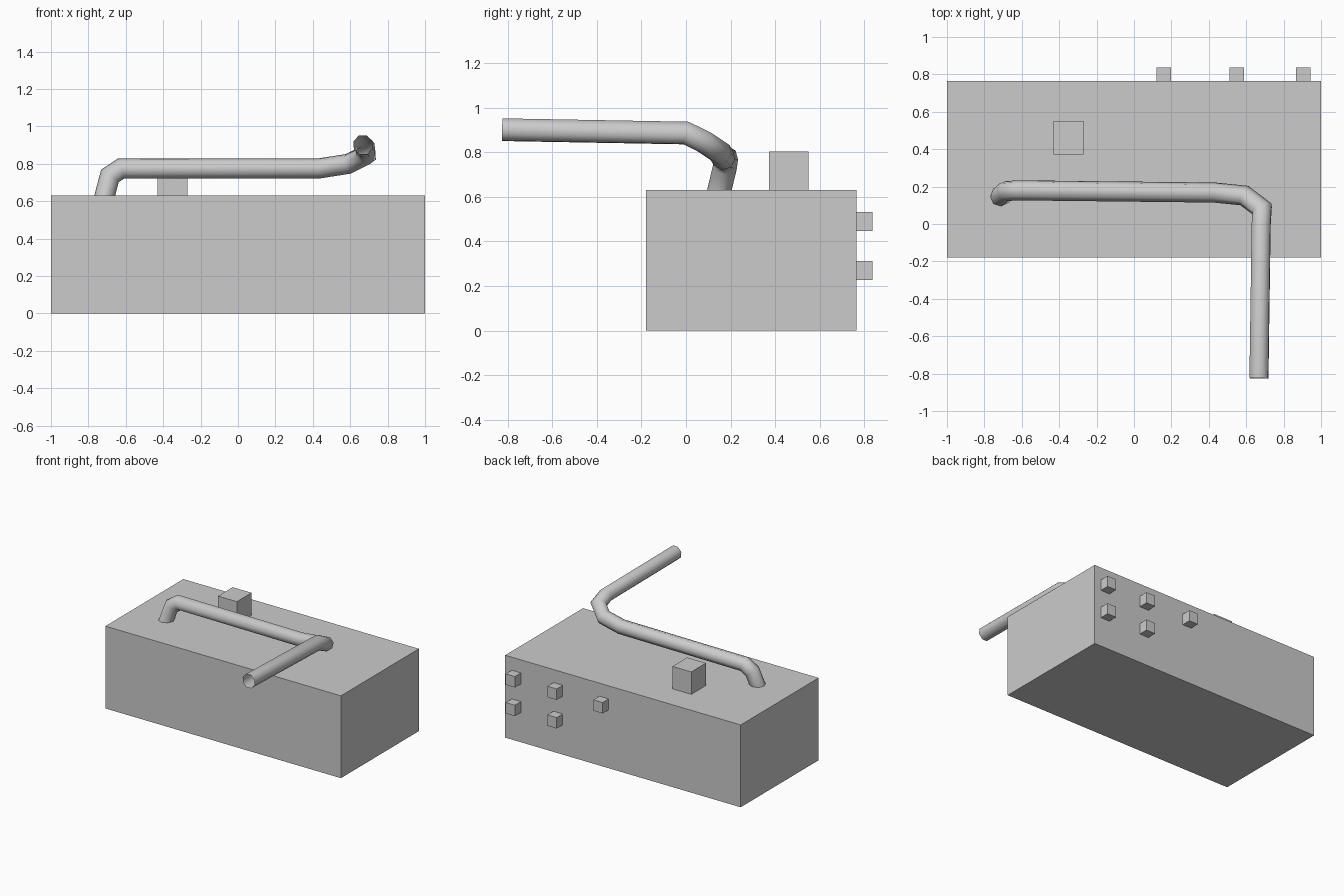
import bpy, bmesh, math
from mathutils import Vector

if "Cube" in bpy.data.objects:
    bpy.data.objects.remove(bpy.data.objects["Cube"])


def box(name, lo, hi):
    lo, hi = Vector(lo), Vector(hi)
    bpy.ops.mesh.primitive_cube_add(size=1, location=(lo + hi) / 2)
    ob = bpy.context.object
    ob.name = name
    ob.scale = hi - lo
    bpy.ops.object.transform_apply(location=False, rotation=False, scale=True)
    return ob


def tube(name, path, radius, sides):
    """Open-ended mitred tube swept along a list of points."""
    pts = [Vector(p) for p in path]
    dirs = [(b - a).normalized() for a, b in zip(pts, pts[1:])]
    # first ring, square to the first segment
    d = dirs[0]
    u = d.cross(Vector((0, 1, 0))).normalized()
    v = d.cross(u)
    ring = []
    for i in range(sides):
        a = math.tau * i / sides
        ring.append(pts[0] + radius * (math.cos(a) * u + math.sin(a) * v))
    rings = [ring]
    # slide each ring along its segment onto the mitre plane of the next joint
    for k, d in enumerate(dirs):
        n = (d + dirs[k + 1]).normalized() if k + 1 < len(dirs) else d
        ring = [p + d * ((pts[k + 1] - p).dot(n) / d.dot(n)) for p in ring]
        rings.append(ring)
    bm = bmesh.new()
    vs = [[bm.verts.new(p) for p in r] for r in rings]
    for r0, r1 in zip(vs, vs[1:]):
        for i in range(sides):
            j = (i + 1) % sides
            bm.faces.new((r0[i], r0[j], r1[j], r1[i]))
    bmesh.ops.recalc_face_normals(bm, faces=bm.faces)
    me = bpy.data.meshes.new(name)
    bm.to_mesh(me)
    bm.free()
    ob = bpy.data.objects.new(name, me)
    bpy.context.collection.objects.link(ob)
    bpy.ops.object.select_all(action='DESELECT')
    ob.select_set(True)
    bpy.context.view_layer.objects.active = ob
    bpy.ops.object.shade_smooth_by_angle(angle=math.radians(50))
    return ob


# main case and the block on top
box("body", (-1, -0.18, 0), (1, 0.765, 0.632))
box("top_block", (-0.43, 0.372, 0.632), (-0.27, 0.55, 0.804))

# small connectors on the back: three in the upper row, two in the lower
for row, z, xs in (("upper", 0.49, (0.16, 0.55, 0.905)), ("lower", 0.27, (0.55, 0.905))):
    for i, x in enumerate(xs):
        box(f"back_connector_{row}_{i + 1}",
            (x - 0.039, 0.765, z - 0.042), (x + 0.039, 0.838, z + 0.042))

# bent pipe rising from the top and leaving over the front
tube("pipe", [(-0.718, 0.145, 0.61), (-0.685, 0.175, 0.735), (-0.625, 0.18, 0.775),
              (0.43, 0.168, 0.775), (0.59, 0.152, 0.80), (0.685, 0.08, 0.848),
              (0.68, 0.0, 0.887), (0.668, -0.825, 0.902)], 0.054, 8)
